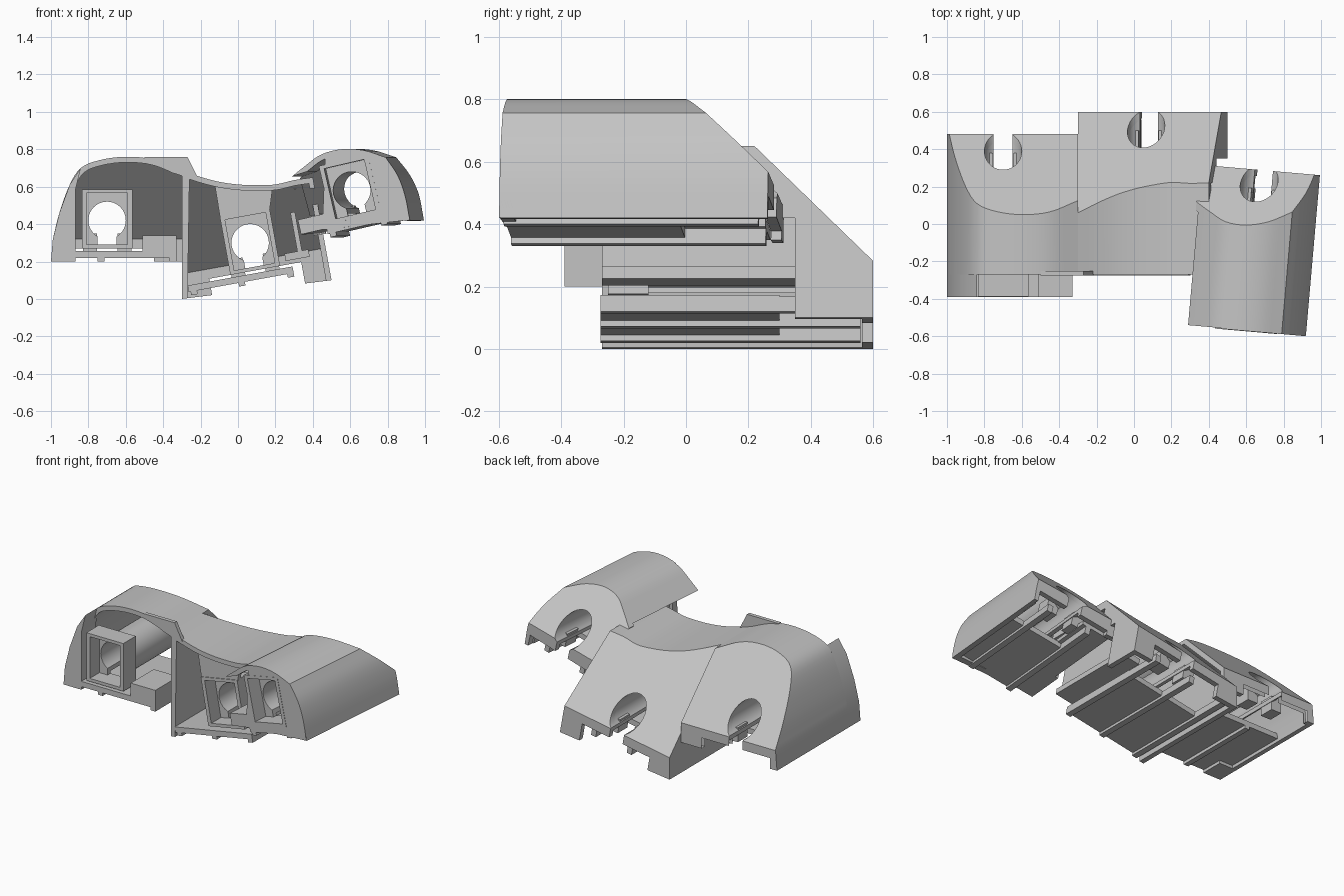
import bpy, bmesh, math
from mathutils import Matrix, Vector

if "Cube" in bpy.data.objects:
    bpy.data.objects.remove(bpy.data.objects["Cube"])

grey = bpy.data.materials.new("plain grey")
grey.use_nodes = True
grey.diffuse_color = (0.55, 0.55, 0.55, 1)
grey.node_tree.nodes["Principled BSDF"].inputs["Base Color"].default_value = (0.55, 0.55, 0.55, 1)


def prism(name, pts, y0, y1, mat=Matrix(), plane=None, post=Matrix()):
    """Extrude an xz outline along y; optionally trim with a plane (point, normal)."""
    bm = bmesh.new()
    front = [bm.verts.new((x, y0, z)) for x, z in pts]
    back = [bm.verts.new((x, y1, z)) for x, z in pts]
    bm.faces.new(front)
    bm.faces.new(back[::-1])
    n = len(pts)
    for i in range(n):
        j = (i + 1) % n
        bm.faces.new((front[j], front[i], back[i], back[j]))
    bm.transform(mat)
    if plane:
        r = bmesh.ops.bisect_plane(bm, geom=bm.verts[:] + bm.edges[:] + bm.faces[:],
                                   plane_co=plane[0], plane_no=plane[1], clear_outer=True)
        edges = [e for e in r["geom_cut"] if isinstance(e, bmesh.types.BMEdge)]
        if edges:
            bmesh.ops.edgeloop_fill(bm, edges=edges)
    bm.transform(post)
    bmesh.ops.recalc_face_normals(bm, faces=bm.faces[:])
    me = bpy.data.meshes.new(name)
    bm.to_mesh(me)
    bm.free()
    me.materials.append(grey)
    ob = bpy.data.objects.new(name, me)
    bpy.context.collection.objects.link(ob)
    return ob


def cut(ob, *cutters):
    """Subtract the cutters, then discard them."""
    bpy.context.view_layer.objects.active = ob
    for c in cutters:
        m = ob.modifiers.new("cut", "BOOLEAN")
        m.operation, m.solver, m.object = "DIFFERENCE", "EXACT", c
        bpy.ops.object.modifier_apply(modifier=m.name)
        bpy.data.objects.remove(c)


def rect(x0, x1, z0, z1):
    return [(x0, z0), (x1, z0), (x1, z1), (x0, z1)]


def circle(r, n=40):
    return [(r * math.cos(2 * math.pi * i / n), r * math.sin(2 * math.pi * i / n)) for i in range(n)]


def smooth_line(pts, steps=4):
    """Catmull-Rom resampling of an outline."""
    p = [Vector(q) for q in pts]
    p = [2 * p[0] - p[1]] + p + [2 * p[-1] - p[-2]]
    out = []
    for i in range(1, len(p) - 2):
        a, b, c, d = p[i - 1:i + 3]
        for s in range(steps):
            t = s / steps
            out.append(0.5 * (2 * b + (c - a) * t + (2 * a - 5 * b + 4 * c - d) * t * t
                              + (3 * b - a - 3 * c + d) * t ** 3))
    out.append(p[-2])
    return [tuple(v) for v in out]


def inset(pts, d):
    """Shift an open outline, running left to right, inwards by d."""
    out = []
    for i, q in enumerate(pts):
        a, b = Vector(pts[max(i - 1, 0)]), Vector(pts[min(i + 1, len(pts) - 1)])
        t = (b - a).normalized()
        out.append((q[0] + t.y * d, q[1] - t.x * d))
    return out


def slope(c, k, x0, off=0.0):
    """Plane y + z = c + k (x - x0)."""
    return (Vector((x0, 0, c - off)), Vector((-k, 1, 1)).normalized())


def module(name, line, feet, y0, y1, sl, bore, tilt, yaw, open_side, frame_y, plate, rails):
    """One hollow bay: shell with sloped back, socket frame, bore tube, base plate."""
    pivot = Vector((bore[0], 0, 0))
    post = Matrix.Translation(pivot) @ Matrix.Rotation(math.radians(yaw), 4, "Z") @ Matrix.Translation(-pivot)
    loc = Matrix.Translation((bore[0], 0, bore[1])) @ Matrix.Rotation(math.radians(-tilt), 4, "Y")
    plane = slope(*sl)

    # cover with open front, open underside and sloped back
    shell = prism(name + "_cover", [feet[0]] + line + [feet[1]], y0, y1, plane=plane, post=post)
    (lx, lz), (rx, rz) = (feet[0][0] + 0.03, feet[0][1]), (feet[1][0] - 0.03, feet[1][1])
    top_left, top_right = max(lx, line[0][0] + 0.005), min(rx, line[-1][0] - 0.02)
    roof = [p for p in inset(line, 0.03) if top_left < p[0] < top_right]
    wall_l, wall_r = [(lx, -1), (lx, lz)], [(rx, rz), (rx, -1)]
    if open_side == "L":
        wall_l = [(lx - 0.3, -1), (lx - 0.3, roof[0][1] - 0.1)]
    elif open_side == "R":
        wall_r = [(rx + 0.3, roof[-1][1] - 0.1), (rx + 0.3, -1)]
    cut(shell,
        prism("cavity", wall_l + roof + wall_r, y0 - 0.2, y1 - 0.035, plane=slope(*sl, off=0.045), post=post),
        prism("bore", circle(0.1), y0 - 0.3, y1 + 0.2, loc, post=post),
        prism("slot", rect(-0.05, 0.05, -0.4, 0), y1 - 0.2, y1 + 0.2, loc, post=post),
        prism("rear_gap", rect(-0.25, 0.25, -0.4, -0.15), y1 - 0.15, y1 + 0.1, loc, post=post))

    # socket frame with keyhole back wall
    frame = prism(name + "_socket", rect(-0.135, 0.135, -0.15, 0.165), frame_y, frame_y + 0.13, loc, post=post)
    cut(frame, prism("recess", rect(-0.11, 0.11, -0.13, 0.145), frame_y - 0.1, frame_y + 0.1, loc, post=post),
        prism("bore", circle(0.1), frame_y, frame_y + 0.3, loc, post=post),
        prism("slot", rect(-0.05, 0.05, -0.13, 0), frame_y, frame_y + 0.3, loc, post=post))

    # tube from socket to sloped back
    tube = prism(name + "_tube", circle(0.125), frame_y + 0.125, y1 - 0.002, loc, plane, post)
    cut(tube, prism("bore", circle(0.1), frame_y, y1 + 0.2, loc, post=post),
        prism("slot", rect(-0.05, 0.05, -0.4, 0), frame_y, y1 + 0.2, loc, post=post))

    # base plate and rails
    a, b, ya = plate
    parts = [shell, frame, tube,
             prism(name + "_base_plate", rect(a, b, -0.2, -0.165), ya, y1 - 0.3, loc, post=post)]
    for i, r in enumerate(rails):
        end = y1 - 0.04 if abs(r) > 0.06 else y1 - 0.3
        parts.append(prism(f"{name}_rail_{i}", rect(r, r + 0.035, -0.22, -0.17), ya, end, loc, post=post))
    # bearing blocks beside the slot near the back
    for i, s in enumerate((-1, 1)):
        x = sorted((s * 0.055, s * 0.13))
        parts.append(prism(f"{name}_bearing_{i}", rect(*x, -0.165, -0.07), y1 - 0.2, y1 - 0.1, loc, post=post))
    return parts, loc, post


# left bay
left_line = smooth_line([(-0.99, 0.32), (-0.955, 0.46), (-0.9, 0.61), (-0.84, 0.7), (-0.74, 0.742),
                         (-0.6, 0.76), (-0.45, 0.745), (-0.3, 0.685)])
left, loc, post = module("left", left_line, [(-1, 0.2), (-0.3, 0.2)], -0.27, 0.48,
                         (0.81, 0.0, -0.7), (-0.7, 0.42), 0, 0, "R", -0.388,
                         (-0.27, 0.37, -0.39), (-0.05, 0.335))
left.append(prism("left_front_cheek", [(-1, 0.2), (-0.99, 0.32), (-0.955, 0.46), (-0.9, 0.61), (-0.84, 0.7),
                                       (-0.87, 0.58), (-0.87, 0.2)], -0.39, -0.24))
left.append(prism("left_latch", rect(-0.51, -0.33, 0.25, 0.34), -0.39, -0.15))
left.append(prism("left_front_crest", [(-0.5, 0.73), (-0.5, 0.758), (-0.27, 0.758), (-0.215, 0.65), (-0.3, 0.67)],
                  -0.275, -0.25))

# middle bay
mid_line = smooth_line([(-0.3, 0.685), (-0.2, 0.652), (-0.1, 0.626), (0, 0.612), (0.1, 0.608),
                        (0.2, 0.612), (0.3, 0.635), (0.4, 0.65)])
middle, loc, post = module("middle", mid_line, [(-0.3, 0.0), (0.5, 0.1)], -0.27, 0.6,
                           (0.81, 0.18, 0.065), (0.065, 0.3), 10.3, 0, "", -0.25,
                           (-0.37, 0.2, -0.275), (-0.36, -0.1, 0.165))
# side relief beneath the right bay, closed by an inner wall
cut(middle[0], prism("relief_front", rect(0.3, 0.7, -0.2, 0.59), -0.5, 0.22),
    prism("relief_back", rect(0.3, 0.7, -0.2, 0.42), 0.1, 0.35))
middle.append(prism("middle_side_wall", rect(0.24, 0.265, -0.12, 0.12), -0.27, 0.35, loc))
middle.append(prism("middle_side_ledge", rect(0.17, 0.3, -0.13, -0.09), -0.27, 0.35, loc))
# front wall between the socket and the roof
middle.append(prism("middle_front_wall", [(-0.095, 0.43), (0.17, 0.48), (0.185, 0.595), (-0.125, 0.615)],
                    -0.245, -0.215))

# right bay
right_line = smooth_line([(0.325, 0.645), (0.4, 0.705), (0.49, 0.77), (0.6, 0.8), (0.72, 0.795), (0.84, 0.757)])
right_line += smooth_line([(0.84, 0.757), (0.905, 0.66), (0.945, 0.55), (0.97, 0.42)])[1:-1]
right, loc, post = module("right", right_line, [(0.38, 0.34), (0.97, 0.42)], -0.57, 0.29,
                          (0.80, 0.2, 0.65), (0.65, 0.58), 13, -5, "L", -0.576,
                          (-0.17, 0.27, -0.57), (-0.16, 0.12, 0.24))
right.append(prism("right_latch", rect(-0.31, -0.13, -0.17, -0.09), -0.57, -0.3, loc, post=post))
right.append(prism("right_rear_floor", rect(-0.29, -0.1, -0.17, -0.14), -0.3, 0.25, loc, post=post))
# front wall around the socket
wall = prism("right_front_wall", [(0.5, 0.37)] + [p for p in right_line if p[0] > 0.5] + [(0.967, 0.422)],
             -0.574, -0.53, post=post)
cut(wall, prism("opening", rect(-0.125, 0.125, -0.14, 0.155), -0.7, -0.4, loc, post=post))
right.append(wall)

# soft shading on curves, sharp edges kept
bpy.ops.object.select_all(action="DESELECT")
for ob in left + middle + right:
    ob.select_set(True)
bpy.context.view_layer.objects.active = left[0]
bpy.ops.object.shade_smooth_by_angle(angle=math.radians(25))
